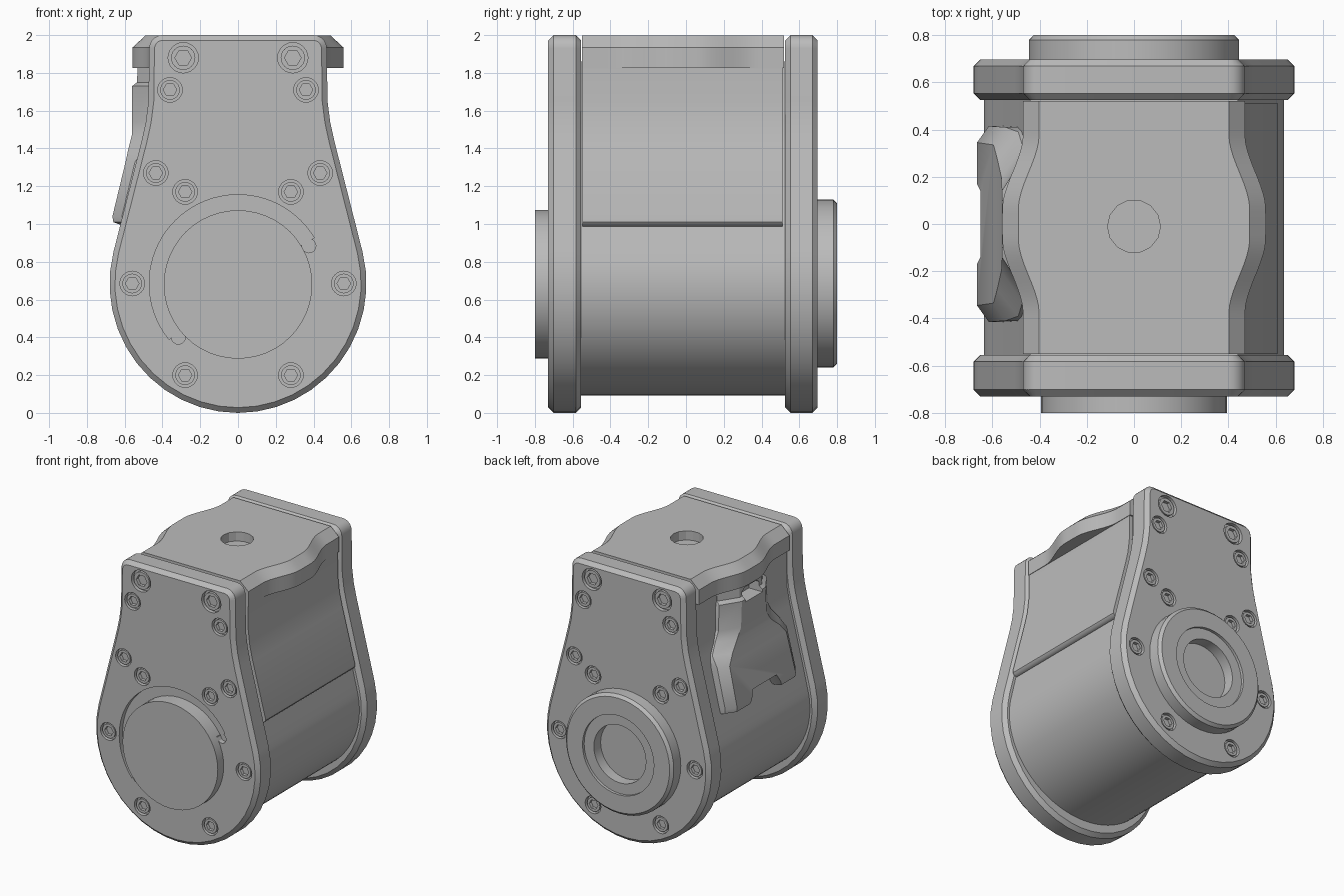
import bpy, bmesh, math
from math import sin, cos, radians, pi

old = bpy.data.objects.get("Cube")
if old:
    bpy.data.objects.remove(old, do_unlink=True)

grey = bpy.data.materials.new("machined grey")
grey.use_nodes = True
COL = (0.5, 0.5, 0.5, 1)
grey.diffuse_color = COL
grey.node_tree.nodes["Principled BSDF"].inputs["Base Color"].default_value = COL
AXIS = 0.685  # height of the shaft axis


def loft(bm, rings):
    """Skin a list of equal closed rings and cap both ends."""
    rows = [[bm.verts.new(p) for p in r] for r in rings]
    n = len(rows[0])
    for a, b in zip(rows, rows[1:]):
        for i in range(n):
            bm.faces.new((a[i], a[(i + 1) % n], b[(i + 1) % n], b[i]))
    bm.faces.new(rows[0])
    bm.faces.new(rows[-1])


def prism(bm, outline, y0, y1):
    loft(bm, [[(x, y, z) for x, z in outline] for y in (y0, y1)])


def arc(cx, cz, rx, rz, a0, a1, n):
    return [(cx + rx * cos(radians(a0 + (a1 - a0) * i / n)),
             cz + rz * sin(radians(a0 + (a1 - a0) * i / n))) for i in range(n + 1)]


def circle(cx, cz, r, n):
    return arc(cx, cz, r, r, 0, 360, n)[:-1]


def make(name, bm):
    bmesh.ops.recalc_face_normals(bm, faces=bm.faces)
    me = bpy.data.meshes.new(name)
    bm.to_mesh(me)
    bm.free()
    ob = bpy.data.objects.new(name, me)
    bpy.context.collection.objects.link(ob)
    me.materials.append(grey)
    return ob


def solids(name, outlines, y0, y1):
    bm = bmesh.new()
    for o in outlines:
        prism(bm, o, y0, y1)
    return make(name, bm)


def activate(ob):
    bpy.ops.object.select_all(action="DESELECT")
    ob.select_set(True)
    bpy.context.view_layer.objects.active = ob


def chamfer(ob, width):
    activate(ob)
    m = ob.modifiers.new("chamfer", "BEVEL")
    m.width, m.segments, m.limit_method, m.angle_limit = width, 1, "ANGLE", radians(60)
    bpy.ops.object.modifier_apply(modifier=m.name)


def cut(ob, cutter):
    activate(ob)
    m = ob.modifiers.new("cut", "BOOLEAN")
    m.operation, m.solver, m.object = "DIFFERENCE", "EXACT", cutter
    bpy.ops.object.modifier_apply(modifier=m.name)
    bpy.data.objects.remove(cutter, do_unlink=True)


def smooth(ob, angle=25):
    activate(ob)
    bpy.ops.object.shade_smooth_by_angle(angle=radians(angle))


def mirrored(half):
    """Close a right-hand half outline (bottom to top) across x = 0."""
    return half + [(-x, z) for x, z in reversed(half) if abs(x) > 1e-5]


# End plates: round bottom, tapering flanks, rounded top corners
plate_outline = mirrored(
    arc(0, AXIS, 0.68, AXIS, -90, 14, 12)
    + [(0.51, 1.44), (0.488, 1.54), (0.474, 1.65)]
    + arc(0.40, 1.93, 0.07, 0.07, 0, 90, 5))
half_screws = [(0.36, 1.71), (0.435, 1.27), (0.28, 1.17), (0.56, AXIS), (0.28, 0.2)]
screws = [(s * x, z, 0.065) for x, z in half_screws for s in (1, -1)]
screws += [(s * 0.29, 1.88, 0.08) for s in (1, -1)]


def end_plate(side, y_in, y_out):
    out = 1 if y_out > y_in else -1
    plate = solids(side + "_plate", [plate_outline], y_in, y_out)
    chamfer(plate, 0.028)
    cut(plate, solids("bores", [circle(x, z, r, 24) for x, z, r in screws],
                      y_out - out * 0.03, y_out + out * 0.05))
    # Socket-head screws sitting in the bores
    heads = solids(side + "_screws", [circle(x, z, r * 0.8, 24) for x, z, r in screws],
                   y_out - out * 0.04, y_out - out * 0.006)
    cut(heads, solids("sockets", [circle(x, z, r * 0.55, 6) for x, z, r in screws],
                      y_out - out * 0.033, y_out + out * 0.05))
    smooth(heads)
    return plate


front = end_plate("front", -0.555, -0.73)
back = end_plate("back", 0.525, 0.697)

# Stop recess around the front output disc, with rounded end notches
cut(front, solids("stop_recess", [[(0, AXIS)] + arc(0, AXIS, 0.47, 0.47, 31, 219, 40)],
                  -0.69, -0.8))
for a in (28, 222):
    nx, nz = 0.425 * cos(radians(a)), AXIS + 0.425 * sin(radians(a))
    cut(front, solids("notch", [circle(nx, nz, 0.037, 16)], -0.69, -0.8))
smooth(front)
smooth(back)

disc = solids("output_disc", [circle(0, AXIS - 0.005, 0.393, 48)], -0.6, -0.8)
smooth(disc)

# Rear bearing boss with stepped bore
boss = solids("rear_boss", [circle(0, AXIS, 0.445, 48)], 0.6, 0.8)
chamfer(boss, 0.02)
for r, depth in ((0.295, 0.02), (0.215, 0.1)):
    cut(boss, solids("bore", [circle(0, AXIS, r, 40)], 0.8 - depth, 0.85))
smooth(boss)

# Main body between the plates
body = solids("body", [mirrored(
    arc(0, AXIS, 0.635, 0.592, -90, 15, 24)
    + [(0.575, 1.0), (0.47, 1.42), (0.445, 1.55), (0.44, 1.86), (0, 1.86)])], -0.6, 0.6)
smooth(body)

# Flush side panel on the left flank
panel = solids("side_panel", [[
    (0.3, 1.85), (0.466, 1.85), (0.468, 1.65), (0.482, 1.53), (0.505, 1.43),
    (0.609, 1.03), (0.61, 1.01), (0.6, 0.995), (0.58, 0.987), (0.3, 0.987)]],
    -0.548, 0.51)
smooth(panel, 35)


# Top cap, bulging sideways at mid-length, with sloped upper edges
def bulge(y):
    t = min(max((0.38 - abs(y)) / 0.32, 0), 1)
    return 0.47 + 0.088 * t * t * (3 - 2 * t)


bm = bmesh.new()
rings = []
for i in range(37):
    y = -0.55 + 1.07 * i / 36
    w = bulge(y)
    half = [(w, 1.825), (w, 1.935), (w - 0.068, 1.998)]
    rings.append([(x, y, z) for x, z in mirrored(half)])
loft(bm, rings)
cap = make("top_cap", bm)
bm = bmesh.new()
loft(bm, [[(x, y - 0.01, z) for x, y in circle(0, 0, 0.112, 14)] for z in (1.93, 2.1)])
cut(cap, make("cap_hole", bm))
smooth(cap)

# Cable housing on the right flank: narrow neck flaring to a wide foot
levels = [(1.85, 0.53, 0.13, 0.27), (1.75, 0.535, 0.13, 0.27), (1.73, 0.56, 0.14, 0.28),
          (1.54, 0.56, 0.15, 0.29), (1.47, 0.562, 0.2, 0.33), (1.40, 0.58, 0.28, 0.39),
          (1.33, 0.595, 0.335, 0.41), (1.04, 0.665, 0.345, 0.415),
          (1.01, 0.66, 0.345, 0.415), (0.995, 0.62, 0.345, 0.41)]
bm = bmesh.new()
loft(bm, [[(-0.3, -wi, z), (0.12 - x + -0.04 * (z < 1.4) - 0.03, -wi, z), (-x, -wo, z),
           (-x, wo, z), (0.12 - x - 0.04 * (z < 1.4) - 0.03, wi, z), (-0.3, wi, z)]
          for z, x, wo, wi in levels])
housing = make("cable_housing", bm)

# Raised middle of the foot and the cable slot under the cap
bm = bmesh.new()
loft(bm, [[(x, -0.2, 0.9), (x, 0.2, 0.9), (x, 0.19, 1.0), (x, 0.14, 1.1),
           (x, -0.14, 1.1), (x, -0.19, 1.0)] for x in (-0.8, -0.4)])
cut(housing, make("foot_gap", bm))
bm = bmesh.new()
loft(bm, [[(x, -0.1, 1.71), (x, 0.1, 1.71), (x, 0.1, 1.78), (x, 0.07, 1.8),
           (x, -0.07, 1.8), (x, -0.1, 1.78)] for x in (-0.8, -0.45)])
cut(housing, make("cable_slot", bm))
smooth(housing)
